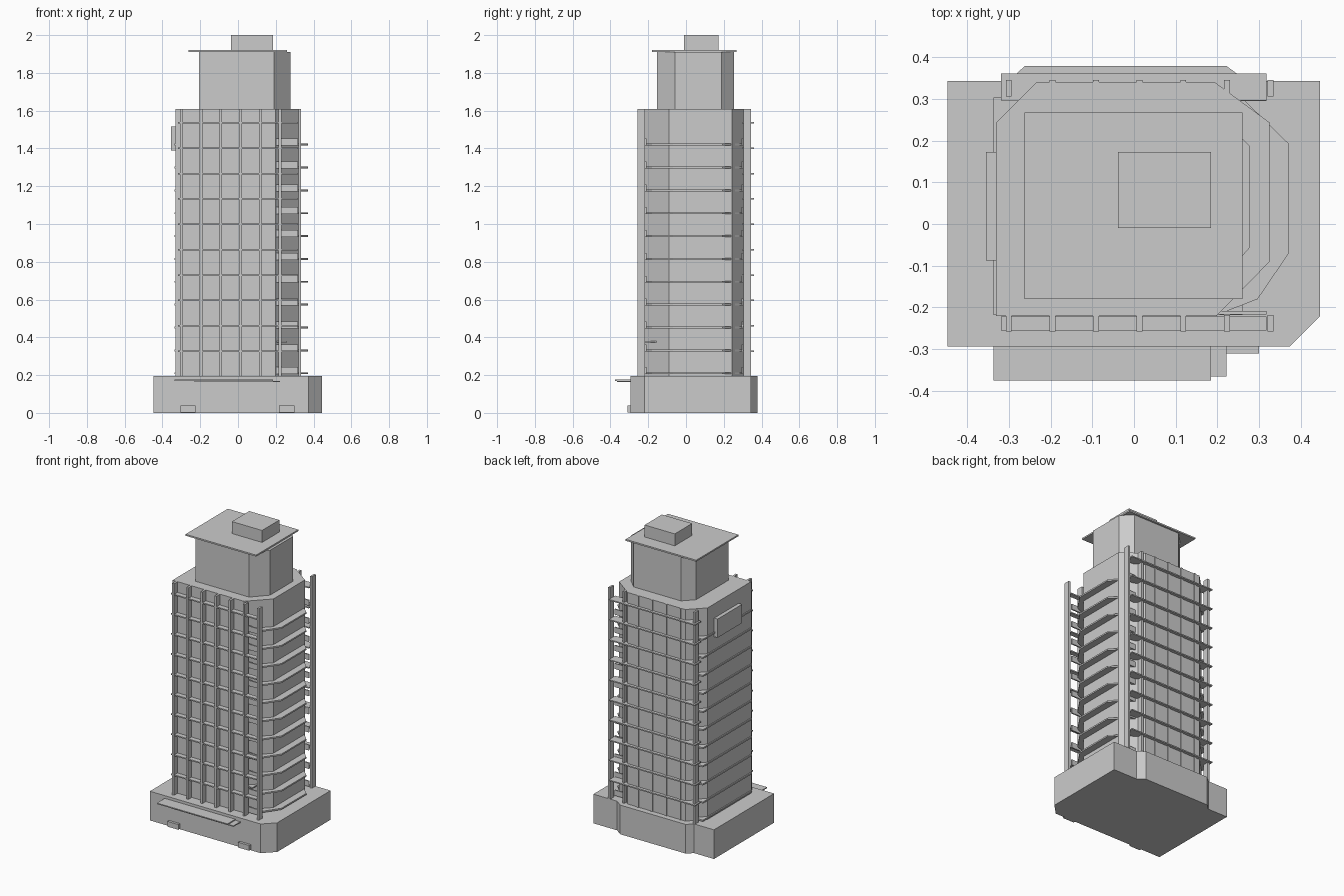
import bpy, bmesh


def prism(name, pts, z0, z1):
    """Extrude a plan outline (counter-clockwise) between two heights."""
    bm = bmesh.new()
    face = bm.faces.new([bm.verts.new((x, y, z0)) for x, y in pts])
    top = bmesh.ops.extrude_face_region(bm, geom=[face])["geom"]
    bmesh.ops.translate(bm, vec=(0, 0, z1 - z0),
                        verts=[g for g in top if isinstance(g, bmesh.types.BMVert)])
    bmesh.ops.recalc_face_normals(bm, faces=bm.faces)
    mesh = bpy.data.meshes.new(name)
    bm.to_mesh(mesh)
    bm.free()
    obj = bpy.data.objects.new(name, mesh)
    bpy.context.collection.objects.link(obj)
    return obj


def box(name, x0, x1, y0, y1, z0, z1):
    return prism(name, [(x0, y0), (x1, y0), (x1, y1), (x0, y1)], z0, z1)


# Podium with a cut front corner and a shallow bay at the back
prism("podium", [(-0.447, -0.293), (0.373, -0.293), (0.445, -0.221), (0.445, 0.343),
                 (0.27, 0.343), (0.222, 0.378), (-0.262, 0.378), (-0.30, 0.343),
                 (-0.447, 0.343)], 0, 0.195)

# Entrance canopy and low front blocks
box("canopy_upper", -0.337, 0.185, -0.375, -0.29, 0.170, 0.177)
box("canopy_lower", -0.23, 0.222, -0.365, -0.29, 0.163, 0.170)
for x0, x1 in ((-0.305, -0.225), (0.217, 0.30)):
    box("front_block", x0, x1, -0.31, -0.29, 0.003, 0.038)

# Tower shaft
prism("tower", [(-0.33, -0.22), (0.198, -0.22), (0.325, -0.09), (0.325, 0.243),
                (0.193, 0.34), (-0.233, 0.34), (-0.33, 0.243)], 0.195, 1.61)

# Vertical fins, front and back
for i in range(7):
    x = -0.30 + i * 0.1045
    box("front_fin", x - 0.007, x + 0.007, -0.257, -0.218, 0.195, 1.61)
    box("back_fin", x - 0.007, x + 0.007, 0.305, 0.345, 0.195, 1.61)

# Horizontal sun-shade bands, front and back
for i in range(10):
    z = 1.535 - i * 0.1342
    box("front_band", -0.318, 0.317, -0.255, -0.222, z - 0.004, z + 0.004)
    box("back_band", -0.318, 0.317, 0.296, 0.36, z - 0.004, z + 0.004)

# Floor plates forming right balconies and left ledges, with end rails
plate = [(-0.337, -0.218), (0.198, -0.218), (0.296, -0.18), (0.371, -0.07),
         (0.371, 0.192), (0.258, 0.303), (-0.337, 0.303)]
for i in range(11):
    z = 1.42 - i * 0.121
    prism("balcony_plate", plate, z - 0.005, z + 0.005)
    box("front_balcony_rail", 0.20, 0.317, -0.217, -0.208, z - 0.005, z + 0.032)
    box("back_balcony_rail", 0.24, 0.317, 0.295, 0.303, z - 0.005, z + 0.032)
box("small_ledge", 0.205, 0.26, -0.218, -0.155, 0.372, 0.38)

# Panel on the left wall
box("side_panel", -0.355, -0.32, -0.087, 0.173, 1.39, 1.515)

# Penthouse, roof plate and rooftop box
prism("penthouse", [(-0.206, -0.153), (0.19, -0.153), (0.277, -0.057), (0.277, 0.187),
                    (0.21, 0.254), (-0.14, 0.254), (-0.206, 0.187)], 1.61, 1.91)
box("roof_plate", -0.262, 0.26, -0.18, 0.267, 1.91, 1.92)
box("rooftop_box", -0.038, 0.185, -0.01, 0.173, 1.92, 2.0)
